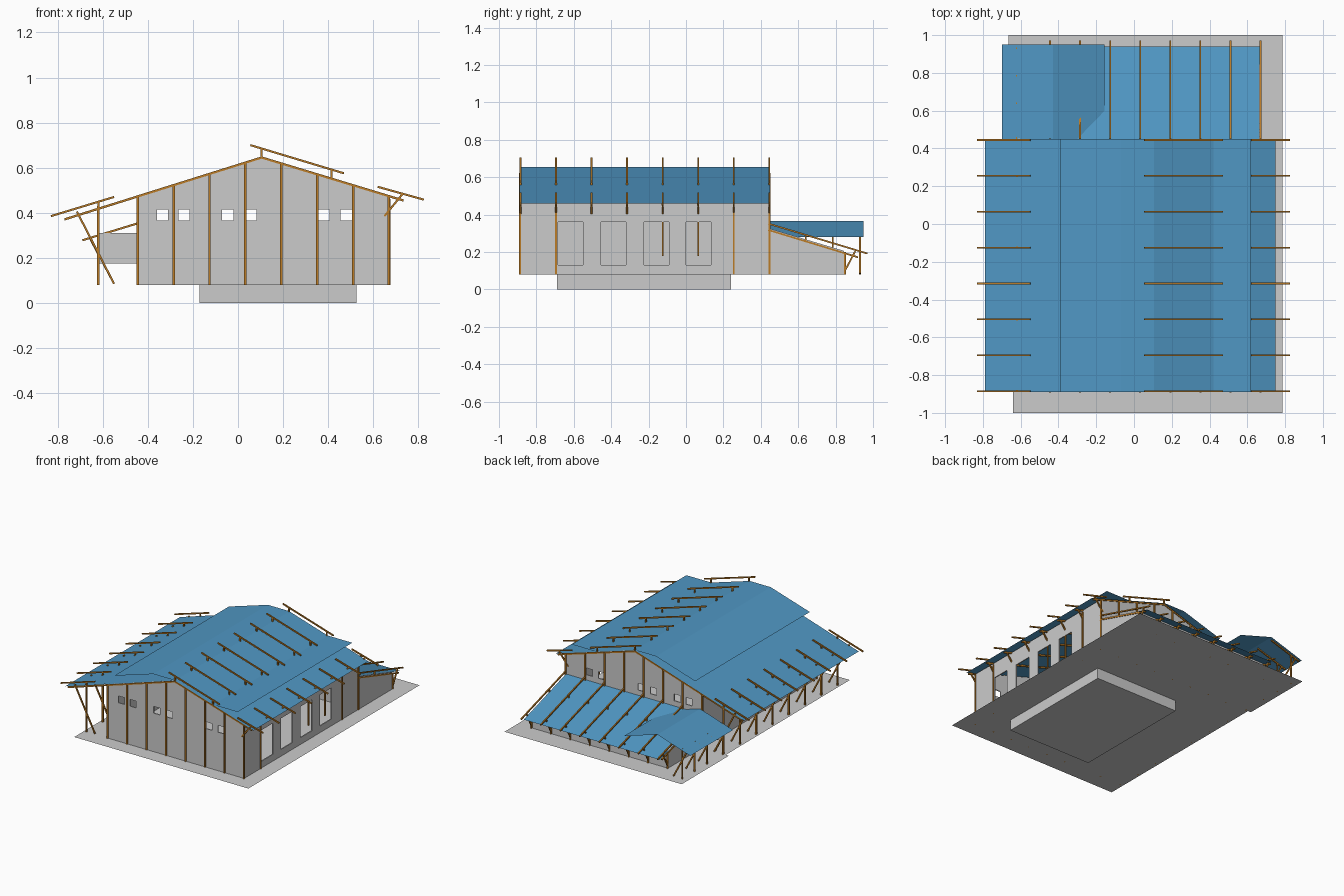
import bpy, bmesh
from mathutils import Vector

if "Cube" in bpy.data.objects:
    bpy.data.objects.remove(bpy.data.objects["Cube"])

def material(name, rgb):
    m = bpy.data.materials.new(name)
    m.diffuse_color = (*rgb, 1)
    m.use_nodes = True
    m.node_tree.nodes["Principled BSDF"].inputs["Base Color"].default_value = m.diffuse_color
    return m

BLUE = material("roof_blue", (0.08, 0.31, 0.55))
WOOD = material("timber", (0.50, 0.20, 0.02))

def finish(bm, name, mat=None):
    me = bpy.data.meshes.new(name)
    bm.to_mesh(me)
    bm.free()
    ob = bpy.data.objects.new(name, me)
    bpy.context.collection.objects.link(ob)
    if mat:
        me.materials.append(mat)
    return ob

def prism(name, pts, sweep):
    """Closed solid from a planar outline swept along a vector."""
    bm = bmesh.new()
    f = bm.faces.new([bm.verts.new(p) for p in pts])
    r = bmesh.ops.extrude_face_region(bm, geom=[f])
    vs = [g for g in r["geom"] if isinstance(g, bmesh.types.BMVert)]
    bmesh.ops.translate(bm, verts=vs, vec=sweep)
    bmesh.ops.recalc_face_normals(bm, faces=bm.faces)
    return finish(bm, name)

def sheet(name, path, y0, y1):
    """Thin roof: an x,z path (left to right) swept along y."""
    bm = bmesh.new()
    rows = [[bm.verts.new((x, y, z)) for x, z in path] for y in (y0, y1)]
    for i in range(len(path) - 1):
        bm.faces.new((rows[0][i], rows[0][i + 1], rows[1][i + 1], rows[1][i]))
    return finish(bm, name, BLUE)

def polygon(name, pts, mat=None):
    bm = bmesh.new()
    bm.faces.new([bm.verts.new(p) for p in pts])
    return finish(bm, name, mat)

def beams(name, segs, w=0.01):
    """Square timbers between pairs of points."""
    bm = bmesh.new()
    for a, b in segs:
        a, b = Vector(a), Vector(b)
        d = (b - a).normalized()
        up = Vector((0, 1, 0)) if abs(d.y) < 0.5 else Vector((1, 0, 0))
        u = d.cross(up).normalized() * w / 2
        v = d.cross(u).normalized() * w / 2
        ends = [[bm.verts.new(p + s * u + t * v) for s, t in ((1, 1), (-1, 1), (-1, -1), (1, -1))] for p in (a, b)]
        for i in range(4):
            j = (i + 1) % 4
            bm.faces.new((ends[0][i], ends[0][j], ends[1][j], ends[1][i]))
        bm.faces.new(ends[0])
        bm.faces.new(ends[1])
    bmesh.ops.recalc_face_normals(bm, faces=bm.faces)
    return finish(bm, name, WOOD)

def cut(ob, boxes):
    bm = bmesh.new()
    for lo, hi in boxes:
        lo, hi = Vector(lo), Vector(hi)
        vs = bmesh.ops.create_cube(bm, size=1)["verts"]
        bmesh.ops.scale(bm, verts=vs, vec=hi - lo)
        bmesh.ops.translate(bm, verts=vs, vec=(lo + hi) / 2)
    cutter = finish(bm, "opening_cutter")
    cutter.hide_render = True
    mod = ob.modifiers.new("openings", "BOOLEAN")
    mod.operation, mod.solver, mod.object = "DIFFERENCE", "EXACT", cutter
    bpy.context.view_layer.objects.active = ob
    bpy.ops.object.modifier_apply(modifier=mod.name)
    bpy.data.objects.remove(cutter)

F = 0.08                       # floor level
XL, XR, RX = -0.445, 0.67, 0.105   # side walls and ridge
Y0, Y1 = -0.885, 0.445         # gable ends
T = 0.008                      # wall thickness
frames = [Y0 + i * 0.19 for i in range(8)]
bays = [XL + i * (XR - XL) / 7 for i in range(8)]

def roof_z(x):
    return 0.655 - (0.315 * (RX - x) if x < RX else 0.305 * (x - RX))

def lean_z(y):
    return 0.328 - 0.3 * (y - 0.44)

# Ground: basement and terrace
prism("basement", [(-0.17, -0.69, 0), (0.525, -0.69, 0), (0.525, 0.24, 0), (-0.17, 0.24, 0)], (0, 0, F))
polygon("terrace", [(-0.64, -1, F), (0.785, -1, F), (0.785, 1, F), (-0.665, 1, F), (-0.665, 0.45, F), (-0.64, 0.45, F)])

# Gable walls with small square windows
windows = [((x, -1, 0.365), (x + 0.05, 0.6, 0.415)) for x in (-0.36, -0.265, -0.07, 0.033, 0.355, 0.455)]
for name, y in (("front_wall", Y0), ("back_wall", Y1 - T)):
    w = prism(name, [(XL, y, F), (XR, y, F), (XR, y, roof_z(XR) - 0.004), (RX, y, 0.65), (XL, y, roof_z(XL) - 0.004)], (0, T, 0))
    cut(w, windows)

# Side walls, the right one with four large openings
def side_wall(name, x):
    z = roof_z(x) - 0.006
    return prism(name, [(x, Y0, F), (x, Y1, F), (x, Y1, z), (x, Y0, z)], (T if x < 0 else -T, 0, 0))
side_wall("left_wall", XL)
cut(side_wall("right_wall", XR), [((0.6, y, 0.13), (0.7, y + 0.135, 0.36)) for y in (-0.685, -0.455, -0.225, 0.0)])

# Lean-to walls at the back
for name, x in (("lean_to_right_wall", XR - T), ("lean_to_left_wall", XL)):
    prism(name, [(x, Y1, F), (x, 0.845, F), (x, 0.845, lean_z(0.845)), (x, Y1, lean_z(Y1))], (T, 0, 0))
prism("lean_to_back_wall", [(XL, 0.845, F), (XR, 0.845, F), (XR, 0.845, lean_z(0.845)), (XL, 0.845, lean_z(0.845))], (0, -T, 0))
prism("porch_panel", [(-0.615, Y1, 0.175), (XL, Y1, 0.175), (XL, Y1, 0.31), (-0.615, Y1, 0.31)], (0, T, 0))

# Roof sheets
sheet("main_roof", [(-0.79, roof_z(-0.79)), (RX, 0.655), (0.75, roof_z(0.75))], -0.89, 0.45)
sheet("left_raised_roof", [(-0.39, 0.558), (-0.07, 0.656), (RX, 0.656)], -0.89, 0.45)
sheet("right_flat_flap", [(0.42, 0.56), (0.62, 0.56)], -0.89, 0.45)
sheet("porch_gable_roof", [(-0.70, 0.28), (-0.43, 0.365), (-0.155, 0.28)], 0.45, 0.95)
polygon("lean_to_roof", [(XL, 0.44, lean_z(0.44)), (XR, 0.44, lean_z(0.44)), (XR, 0.94, lean_z(0.94)), (XL, 0.94, lean_z(0.94))], BLUE)

# Gable posts
posts = [((x, y, F), (x, y, roof_z(x) - 0.01)) for x in bays for y in (Y0 - 0.002, Y1 + 0.002)]
beams("gable_posts", posts, 0.011)

# Rafters, raised battens, posts and braces repeated on each frame
raft, battens, stubs, braces, porch = [], [], [], [], []
for y in frames:
    raft += [((-0.77, y, roof_z(-0.77) - 0.009), (RX, y, 0.645)),
             ((RX, y, 0.645), (0.735, y, roof_z(0.735) - 0.009))]
    battens += [((0.055, y, 0.70), (0.47, y, 0.575)),
                ((0.62, y, 0.515), (0.825, y, 0.458)),
                ((-0.83, y, 0.385), (-0.55, y, 0.47))]
    stubs += [((RX, y, 0.65), (RX, y, 0.682)), ((0.415, y, 0.55), (0.415, y, 0.588)),
              ((-0.62, y, 0.42), (-0.62, y, 0.448))]
    braces += [((0.65, y, 0.385), (0.73, y, 0.483)), ((-0.715, y, 0.405), (-0.55, y, 0.085))]
    porch.append(((-0.62, y, F), (-0.62, y, 0.43)))
beams("rafters", raft)
beams("raised_battens", battens, 0.009)
beams("batten_stubs", stubs, 0.009)
beams("eave_braces", braces, 0.009)
beams("porch_posts", porch)
beams("right_wall_posts", [((0.672, y, F), (0.672, y, 0.46)) for y in (frames[1], frames[6])]
      + [((0.665, y, 0.18), (0.665, y, 0.36)) for y in frames[4:6]], 0.009)

# Lean-to timbers on each bay
lean = []
for x in bays:
    lean += [((x, 0.44, 0.352), (x, 0.97, 0.192)), ((x, 0.44, 0.318), (x, 0.92, 0.172)),
             ((x, 0.85, F), (x, 0.85, 0.20)), ((x, 0.85, 0.10), (x, 0.905, 0.205)),
             ((x, 0.64, 0.26), (x, 0.64, 0.285))]
beams("lean_to_timbers", lean, 0.009)

# Back porch posts and rafters under the small gable
back = []
for y in (0.455, 0.64, 0.785, 0.93):
    back += [((-0.69, y, 0.278), (-0.445, y, 0.353)), ((-0.62, y, F), (-0.62, y, 0.305)),
             ((-0.66, y, 0.292), (-0.55, y, 0.085))]
beams("back_porch_timbers", back, 0.009)
